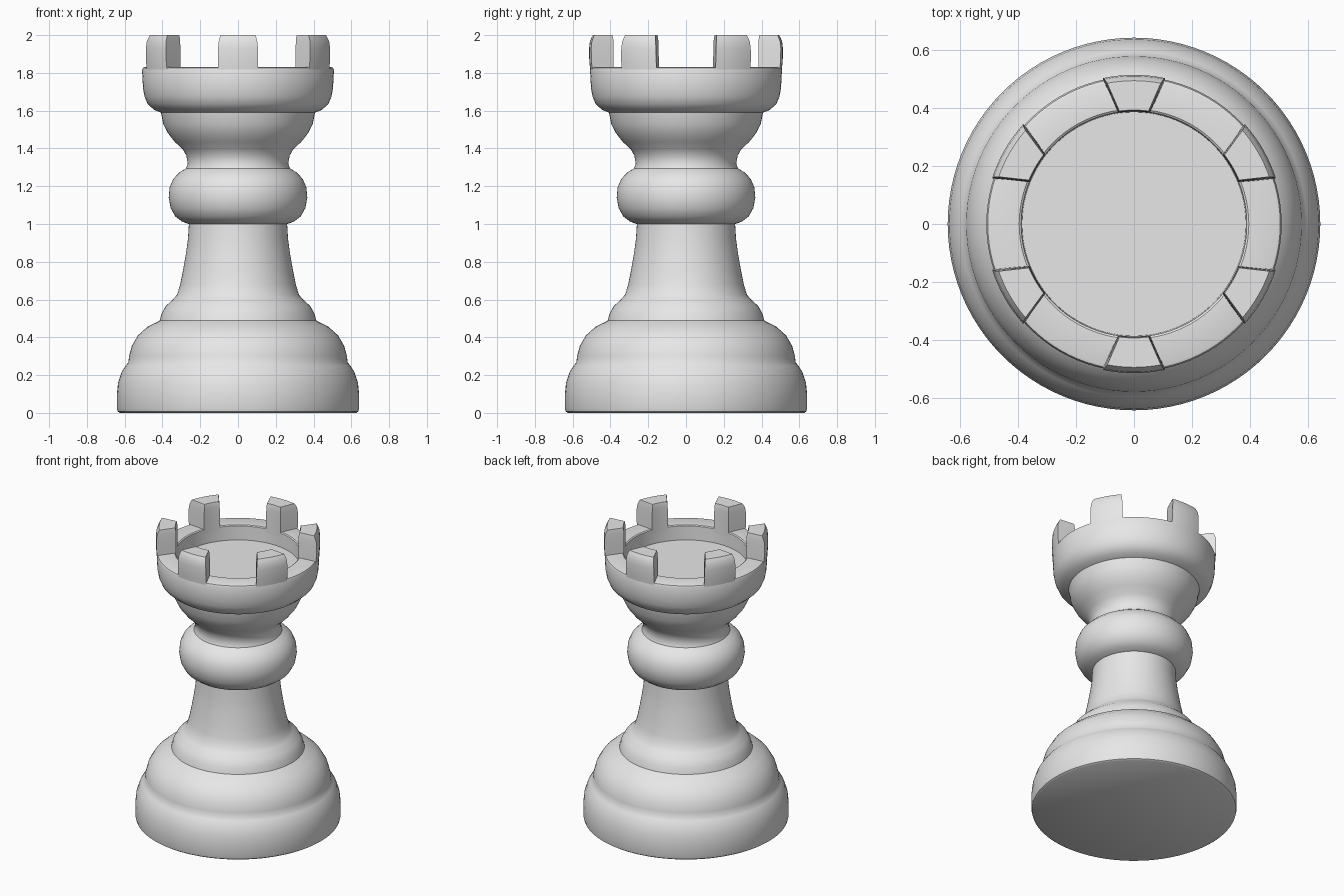
import bpy, bmesh, math
from mathutils import Matrix

if "Cube" in bpy.data.objects:
    bpy.data.objects.remove(bpy.data.objects["Cube"])

stone = bpy.data.materials.new("light grey")
stone.diffuse_color = (0.8, 0.8, 0.8, 1)
stone.use_nodes = True
stone.node_tree.nodes["Principled BSDF"].inputs["Base Color"].default_value = stone.diffuse_color


def finish(bm, name, angle):
    bmesh.ops.recalc_face_normals(bm, faces=bm.faces[:])
    mesh = bpy.data.meshes.new(name)
    bm.to_mesh(mesh)
    bm.free()
    mesh.materials.append(stone)
    obj = bpy.data.objects.new(name, mesh)
    bpy.context.collection.objects.link(obj)
    bpy.ops.object.select_all(action='DESELECT')
    obj.select_set(True)
    bpy.context.view_layer.objects.active = obj
    bpy.ops.object.shade_smooth_by_angle(angle=math.radians(angle))
    return obj


# Turned body: (radius, height) from the underside up to the sunken top floor
profile = [
    (0, 0), (0.625, 0), (0.637, 0.008), (0.641, 0.025), (0.641, 0.10),
    (0.635, 0.16), (0.617, 0.215), (0.595, 0.25), (0.58, 0.268),          # foot
    (0.577, 0.30), (0.562, 0.355), (0.53, 0.41), (0.48, 0.455), (0.415, 0.488),
    (0.405, 0.525), (0.383, 0.565), (0.345, 0.60), (0.323, 0.625),        # collar
    (0.306, 0.68), (0.292, 0.75), (0.276, 0.84), (0.265, 0.92), (0.26, 1.0),
    (0.295, 1.012), (0.332, 1.04), (0.357, 1.085), (0.367, 1.14),         # ring
    (0.362, 1.195), (0.342, 1.24), (0.31, 1.273), (0.275, 1.295),
    (0.266, 1.32), (0.273, 1.36), (0.292, 1.395),                        # neck
    (0.335, 1.435), (0.372, 1.482), (0.396, 1.53), (0.408, 1.59),        # cup
    (0.445, 1.605), (0.478, 1.635), (0.495, 1.675), (0.503, 1.72),       # crown
    (0.508, 1.815), (0.503, 1.827), (0.495, 1.83), (0.395, 1.83),
    (0.388, 1.825), (0.385, 1.73), (0, 1.73)]
bm = bmesh.new()
verts = [bm.verts.new((r, 0, z)) for r, z in profile]
edges = [bm.edges.new(pair) for pair in zip(verts, verts[1:])]
bmesh.ops.spin(bm, geom=verts + edges, cent=(0, 0, 0), axis=(0, 0, 1),
               angle=math.tau, steps=96, use_duplicate=False)
bmesh.ops.remove_doubles(bm, verts=bm.verts[:], dist=0.0005)
finish(bm, "turned_body", 35)


# Battlements: stacked wedge outlines, flaring outwards and rounded at the top
def wedge_outline(z, outer, half_outer, half_inner, inner):
    n = 8
    out = [half_outer * (2 * i / n - 1) for i in range(n + 1)]
    ins = [half_inner * (1 - 2 * i / n) for i in range(n + 1)]
    return ([(x, math.sqrt(outer ** 2 - x * x), z) for x in out] +
            [(x, math.sqrt(inner ** 2 - x * x), z) for x in ins])


layers = [(1.78, 0.503, 0.106, 0.055, 0.387), (1.86, 0.512, 0.107, 0.055, 0.387),
          (1.93, 0.513, 0.106, 0.054, 0.387), (1.965, 0.509, 0.102, 0.053, 0.388),
          (1.985, 0.501, 0.097, 0.052, 0.389), (2.0, 0.493, 0.092, 0.05, 0.392)]
for k in range(6):
    bm = bmesh.new()
    rings = [[bm.verts.new(p) for p in wedge_outline(*layer)] for layer in layers]
    count = len(rings[0])
    for low, high in zip(rings, rings[1:]):
        for i in range(count):
            j = (i + 1) % count
            bm.faces.new((low[i], low[j], high[j], high[i]))
    bm.faces.new(rings[0])
    bm.faces.new(rings[-1])
    bmesh.ops.transform(bm, matrix=Matrix.Rotation(k * math.tau / 6, 4, 'Z'),
                        verts=bm.verts[:])
    finish(bm, f"battlement_{k + 1}", 40)
